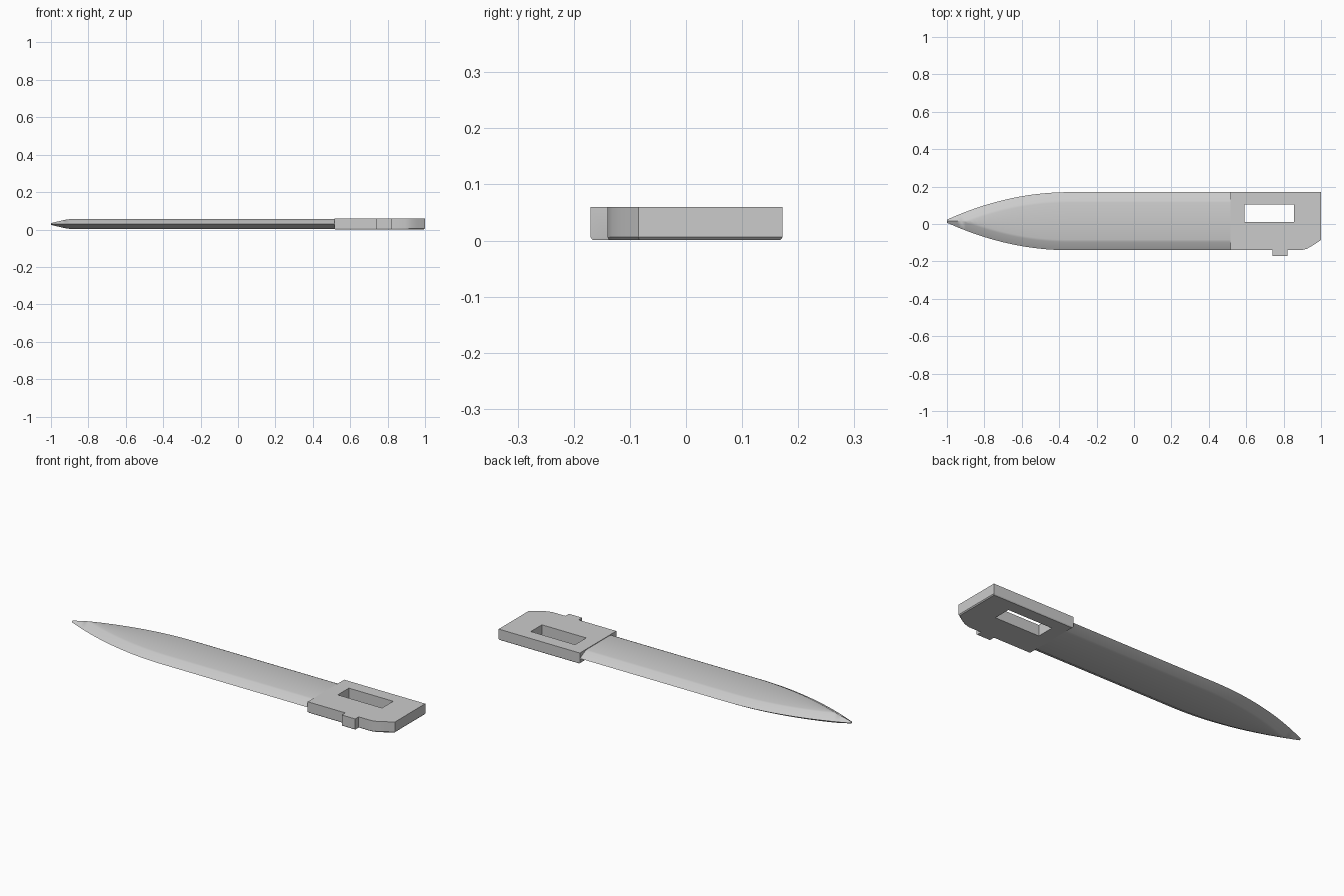
import bpy, bmesh, math

cube = bpy.data.objects.get("Cube")
if cube:
    bpy.data.objects.remove(cube)

steel = bpy.data.materials.new("grey steel")
steel.use_nodes = True
GREY = (0.6, 0.6, 0.6, 1)
steel.diffuse_color = GREY
steel.node_tree.nodes["Principled BSDF"].inputs["Base Color"].default_value = GREY


def finish(bm, name, angle):
    bmesh.ops.remove_doubles(bm, verts=bm.verts, dist=0.0002)
    bmesh.ops.recalc_face_normals(bm, faces=bm.faces)
    mesh = bpy.data.meshes.new(name)
    bm.to_mesh(mesh)
    bm.free()
    mesh.materials.append(steel)
    obj = bpy.data.objects.new(name, mesh)
    bpy.context.collection.objects.link(obj)
    bpy.ops.object.select_all(action="DESELECT")
    obj.select_set(True)
    bpy.context.view_layer.objects.active = obj
    bpy.ops.object.shade_smooth_by_angle(angle=math.radians(angle))
    return obj


def bridge(bm, ring_a, ring_b):
    n = len(ring_a)
    for i in range(n):
        j = (i + 1) % n
        bm.faces.new((ring_a[i], ring_a[j], ring_b[j], ring_b[i]))


# Blade: flat core with ground edges that close together at the point
MID_Y, MID_Z = 0.015, 0.0295
GRIND = [(0, 0), (0.044, 0.0246), (0.056, 0.0275)]


def rise(d):
    for (d0, z0), (d1, z1) in zip(GRIND, GRIND[1:]):
        if d <= d1:
            return z0 + (z1 - z0) * (d - d0) / (d1 - d0)
    return GRIND[-1][1]


def section(bm, x):
    t = max(0, (-0.35 - x) / 0.65)
    half = 0.155 - 0.147 * t * t
    side = []
    for d, _ in GRIND:
        d = min(d, half)
        side.append((half - d, rise(d)))
    upper = side + [(-y, z) for y, z in reversed(side)]
    lower = [(y, -z) for y, z in reversed(upper)][1:-1]
    return [bm.verts.new((x, MID_Y + y, MID_Z + z)) for y, z in upper + lower]


bm = bmesh.new()
stations = [-1 + 0.65 * i / 26 for i in range(27)] + [0.1, 0.54]
rings = [section(bm, x) for x in stations]
for a, b in zip(rings, rings[1:]):
    bridge(bm, a, b)
bm.faces.new(rings[0])
bm.faces.new(rings[-1])
finish(bm, "blade", 32)

# Handle: slotted plate with a small tab, a rounded corner and an eased base
TOP, EASE = 0.06, 0.006
outline = [(0.515, 0.172), (1, 0.172), (1, -0.085), (0.955, -0.115),
           (0.925, -0.132), (0.895, -0.14), (0.82, -0.14), (0.82, -0.17),
           (0.74, -0.17), (0.74, -0.14), (0.515, -0.14)]
slot = [(0.59, 0.01), (0.855, 0.01), (0.855, 0.105), (0.59, 0.105)]


def ring(bm, points, z, shrink=1.0):
    cx = 0.757
    return [bm.verts.new((cx + (x - cx) * shrink, y * shrink, z)) for x, y in points]


def cap(bm, *loops):
    edges = []
    for loop in loops:
        for a, b in zip(loop, loop[1:] + loop[:1]):
            edges.append(bm.edges.get((a, b)) or bm.edges.new((a, b)))
    bmesh.ops.triangle_fill(bm, edges=edges, use_beauty=True)


bm = bmesh.new()
base = ring(bm, outline, 0.001, 0.98)
eased = ring(bm, outline, EASE)
top = ring(bm, outline, TOP)
slot_base, slot_top = ring(bm, slot, 0.001), ring(bm, slot, TOP)
bridge(bm, base, eased)
bridge(bm, eased, top)
bridge(bm, slot_base, slot_top)
cap(bm, base, slot_base)
cap(bm, top, slot_top)
finish(bm, "handle", 25)
